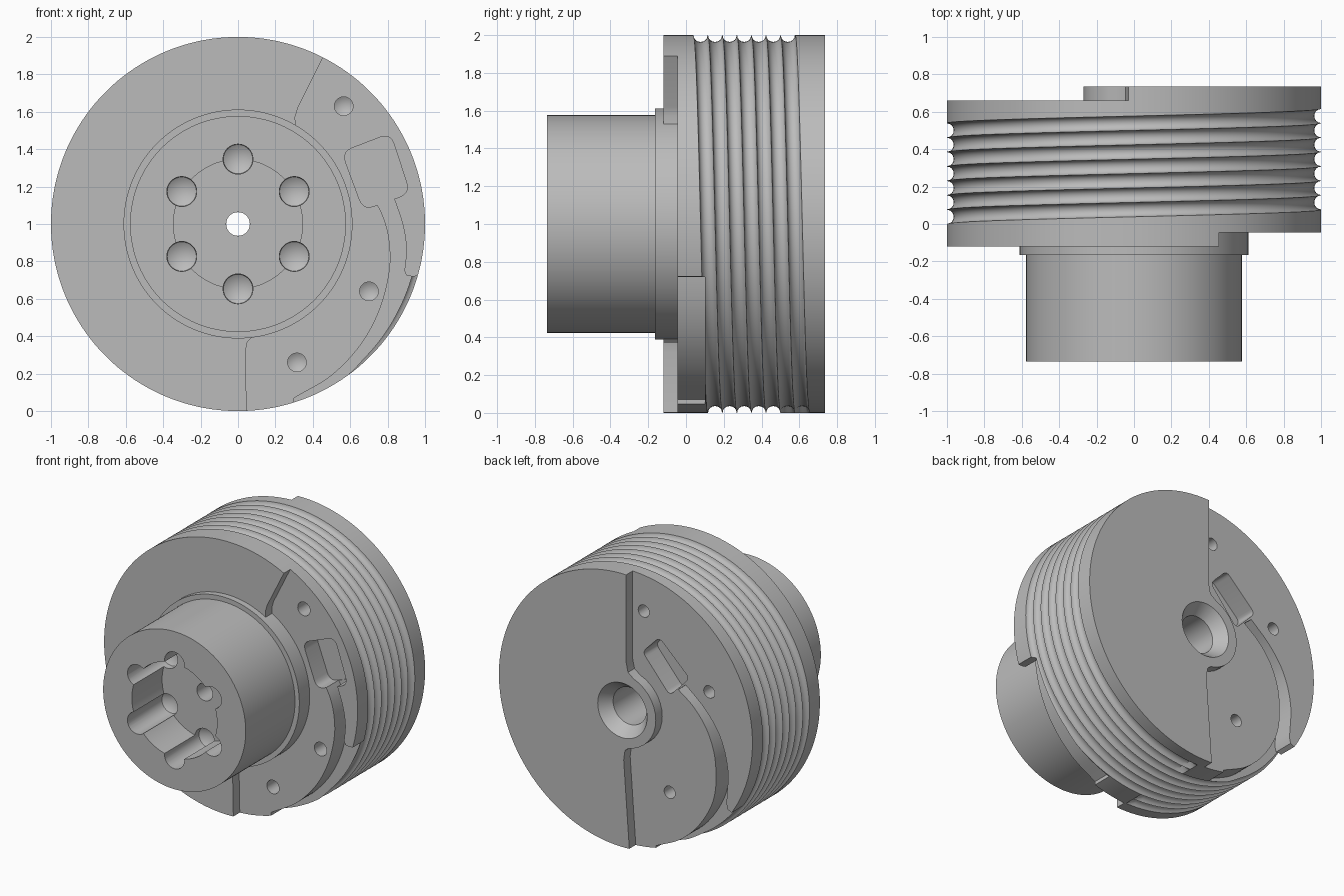
import bpy, bmesh
from math import sin, cos, pi, radians
from mathutils import Vector

if "Cube" in bpy.data.objects:
    bpy.data.objects.remove(bpy.data.objects["Cube"])

metal = bpy.data.materials.new("grey metal")
metal.use_nodes = True
metal.diffuse_color = (0.5, 0.5, 0.5, 1)
metal.node_tree.nodes["Principled BSDF"].inputs["Base Color"].default_value = (0.5, 0.5, 0.5, 1)

FRONT, BACK = -0.12, 0.735             # raised end faces
FRONT_LOW, BACK_LOW = -0.045, 0.66     # recessed end faces
PITCH, TURNS, STEPS, COLS = 0.077, 7, 8, 180


def finish(bm, name):
    bmesh.ops.recalc_face_normals(bm, faces=bm.faces)
    mesh = bpy.data.meshes.new(name)
    bm.to_mesh(mesh)
    bm.free()
    mesh.materials.append(metal)
    ob = bpy.data.objects.new(name, mesh)
    bpy.context.collection.objects.link(ob)
    return ob


def prism(bm, points, y0, y1):
    """Extrude an (x, z) outline, measured from the axis, along y."""
    face = bm.faces.new([bm.verts.new((x, y0, z + 1)) for x, z in points])
    ext = bmesh.ops.extrude_face_region(bm, geom=[face])["geom"]
    bmesh.ops.translate(bm, vec=(0, y1 - y0, 0),
                        verts=[v for v in ext if isinstance(v, bmesh.types.BMVert)])


def lathe(bm, profile, cx=0, cz=0, n=48):
    """Revolve a closed (radius, y) profile around an axis along y."""
    rings = []
    for r, y in profile:
        if r == 0:
            rings.append([bm.verts.new((cx, y, cz + 1))] * n)
        else:
            rings.append([bm.verts.new((cx + r * cos(2 * pi * i / n), y,
                                        cz + 1 + r * sin(2 * pi * i / n))) for i in range(n)])
    for a, b in zip(rings, rings[1:] + rings[:1]):
        for i in range(n):
            k = (i + 1) % n
            quad = list(dict.fromkeys((a[i], a[k], b[k], b[i])))
            if len(quad) > 2:
                bm.faces.new(quad)


def rounded(points, r, n=5):
    """Round every corner of an outline."""
    out = []
    for i, p in enumerate(points):
        p = Vector(p)
        a, b = Vector(points[i - 1]), Vector(points[(i + 1) % len(points)])
        s = p + (a - p).normalized() * min(r, (a - p).length * 0.45)
        e = p + (b - p).normalized() * min(r, (b - p).length * 0.45)
        for k in range(n + 1):
            t = k / n
            out.append(tuple(s * (1 - t) ** 2 + p * 2 * t * (1 - t) + e * t * t))
    return out


def spline(pts, n=6):
    """Smooth curve through the given points."""
    p = [Vector(q) for q in pts]
    p = [2 * p[0] - p[1]] + p + [2 * p[-1] - p[-2]]
    out = []
    for a, b, c, d in zip(p, p[1:], p[2:], p[3:]):
        for k in range(n):
            t = k / n
            out.append(tuple(0.5 * (2 * b + (c - a) * t + (2 * a - 5 * b + 4 * c - d) * t * t
                                    + (3 * b - a - 3 * c + d) * t ** 3)))
    return out + [tuple(pts[-1])]


def cut(ob, bm, name):
    cutter = finish(bm, name)
    cutter.hide_render = True
    mod = ob.modifiers.new(name, "BOOLEAN")
    mod.operation, mod.solver, mod.object = "DIFFERENCE", "EXACT", cutter
    bpy.context.view_layer.objects.active = ob
    bpy.ops.object.modifier_apply(modifier=mod.name)
    bpy.data.objects.remove(cutter)


# Drum: rows follow a two-start helical groove, joined at the bottom two pitches on
bm = bmesh.new()
rows = [(k, s) for k in range(-4, 11) for s in range(STEPS)]
grid = []
for c in range(COLS):
    t = -pi / 2 + 2 * pi * c / COLS
    col = []
    for k, s in rows:
        y = PITCH * (t / pi + k + 0.5 - 0.5 * cos(pi * s / STEPS))
        r = 1 - 0.036 * sin(pi * s / STEPS) if 0 <= k < TURNS else 1
        col.append(bm.verts.new((-r * cos(t), min(max(y, FRONT), BACK), 1 + r * sin(t))))
    grid.append(col)
last = len(rows) - 1
for c in range(COLS):
    nxt, shift = grid[(c + 1) % COLS], 2 * STEPS if c == COLS - 1 else 0
    for j in range(last):
        a, b = min(j + shift, last), min(j + 1 + shift, last)
        quad = list(dict.fromkeys((grid[c][j], grid[c][j + 1], nxt[b], nxt[a])))
        bm.faces.new(quad)
bmesh.ops.remove_doubles(bm, verts=bm.verts, dist=1e-4)
bmesh.ops.delete(bm, geom=[v for v in bm.verts if not v.link_faces], context="VERTS")
bmesh.ops.holes_fill(bm, edges=[e for e in bm.edges if e.is_boundary], sides=0)
drum = finish(bm, "grooved_drum")

# Recessed sector on the front
bm = bmesh.new()
prism(bm, [(0.53, 1.06), (0.46, 0.9), (0.32, 0.62), (0.305, 0.57), (0.31, 0.5), (0.3, 0),
           (0.07, -0.5), (0.08, -0.6), (0.05, -0.63), (0.04, -0.68), (0.05, -1.2),
           (1.2, -1.2), (1.2, 1.06)], -0.3, FRONT_LOW)
cut(drum, bm, "front_recess")

# Recessed sector on the back, stepping round the central boss
bm = bmesh.new()
arc = [(0.27 * cos(radians(a)), 0.27 * sin(radians(a))) for a in range(110, 261, 10)]
prism(bm, [(-0.03, 1.2), (-0.03, 0.36), (-0.045, 0.29)] + arc
      + [(-0.02, -0.29), (-0.01, -0.36), (-0.07, -1.2), (-1.2, -1.2), (-1.2, 1.2)],
      BACK_LOW, 0.95)
cut(drum, bm, "back_recess")

# Cable channels that run out to the rim
bm = bmesh.new()
inner = spline([(0.72, 0.15), (0.78, 0.03), (0.81, -0.1), (0.81, -0.25), (0.76, -0.45),
                (0.66, -0.64), (0.5, -0.81), (0.3, -0.93)])
outer = spline([(0.89, -0.25), (0.9, -0.13), (0.88, 0.0), (0.83, 0.15)])
prism(bm, inner + [(0.29, -1.2), (1.2, -1.2), (1.2, -0.27), (0.93, -0.28), (0.9, -0.275)] + outer,
      -0.3, 0.1)
inner = spline([(-0.4, 0.23), (-0.53, 0.13), (-0.64, -0.02), (-0.7, -0.22), (-0.69, -0.48),
                (-0.58, -0.7), (-0.42, -0.86), (-0.22, -0.96)])
outer = spline([(-0.79, -0.5), (-0.8, -0.25), (-0.74, -0.03), (-0.62, 0.14), (-0.46, 0.28)])
prism(bm, inner + [(-0.21, -1.2), (-1.2, -1.2), (-1.2, -0.56), (-0.84, -0.56), (-0.8, -0.54)]
      + outer, 0.51, 0.95)
cut(drum, bm, "cable_channels")

# Cable end pockets
bm = bmesh.new()
prism(bm, rounded([(0.555, 0.385), (0.815, 0.485), (0.92, 0.165), (0.67, 0.075)], 0.06), -0.3, 0.105)
prism(bm, rounded([(-0.11, 0.43), (-0.246, 0.57), (-0.49, 0.335), (-0.33, 0.17)], 0.04), 0.505, 0.95)
cut(drum, bm, "cable_pockets")

# Drilled holes with pointed ends
bm = bmesh.new()
for x, z in [(0.565, 0.63), (0.7, -0.36), (0.315, -0.74)]:
    lathe(bm, [(0, -0.3), (0.05, -0.3), (0.05, 0.1), (0, 0.13)], x, z, 24)
for x, z in [(-0.12, 0.73), (-0.65, 0.28), (-0.33, -0.54)]:
    lathe(bm, [(0, 0.95), (0.045, 0.95), (0.045, 0.5), (0, 0.47)], x, z, 24)
cut(drum, bm, "drilled_holes")

# Countersunk centre bore
bm = bmesh.new()
lathe(bm, [(0, -0.3), (0.063, -0.3), (0.063, 0.3), (0.135, 0.3), (0.135, 0.65),
           (0.2, BACK), (0.26, 0.8), (0, 0.8)], n=64)
cut(drum, bm, "centre_bore")

# Hub with collar and round socket
bm = bmesh.new()
lathe(bm, [(0.063, -0.385), (0.345, -0.385), (0.345, -0.735), (0.577, -0.735), (0.577, -0.165),
           (0.612, -0.165), (0.612, -0.03), (0.063, -0.03)], n=128)
hub = finish(bm, "socket_hub")

# Six lobes around the socket
bm = bmesh.new()
for i in range(6):
    a = radians(90 + 60 * i)
    lathe(bm, [(0, -0.9), (0.08, -0.9), (0.08, -0.35), (0.078, -0.34), (0, -0.29)],
          0.347 * cos(a), 0.347 * sin(a), 32)
cut(hub, bm, "socket_lobes")

bpy.ops.object.select_all(action="DESELECT")
for ob in (drum, hub):
    ob.select_set(True)
bpy.context.view_layer.objects.active = drum
bpy.ops.object.shade_smooth_by_angle(angle=radians(32))
